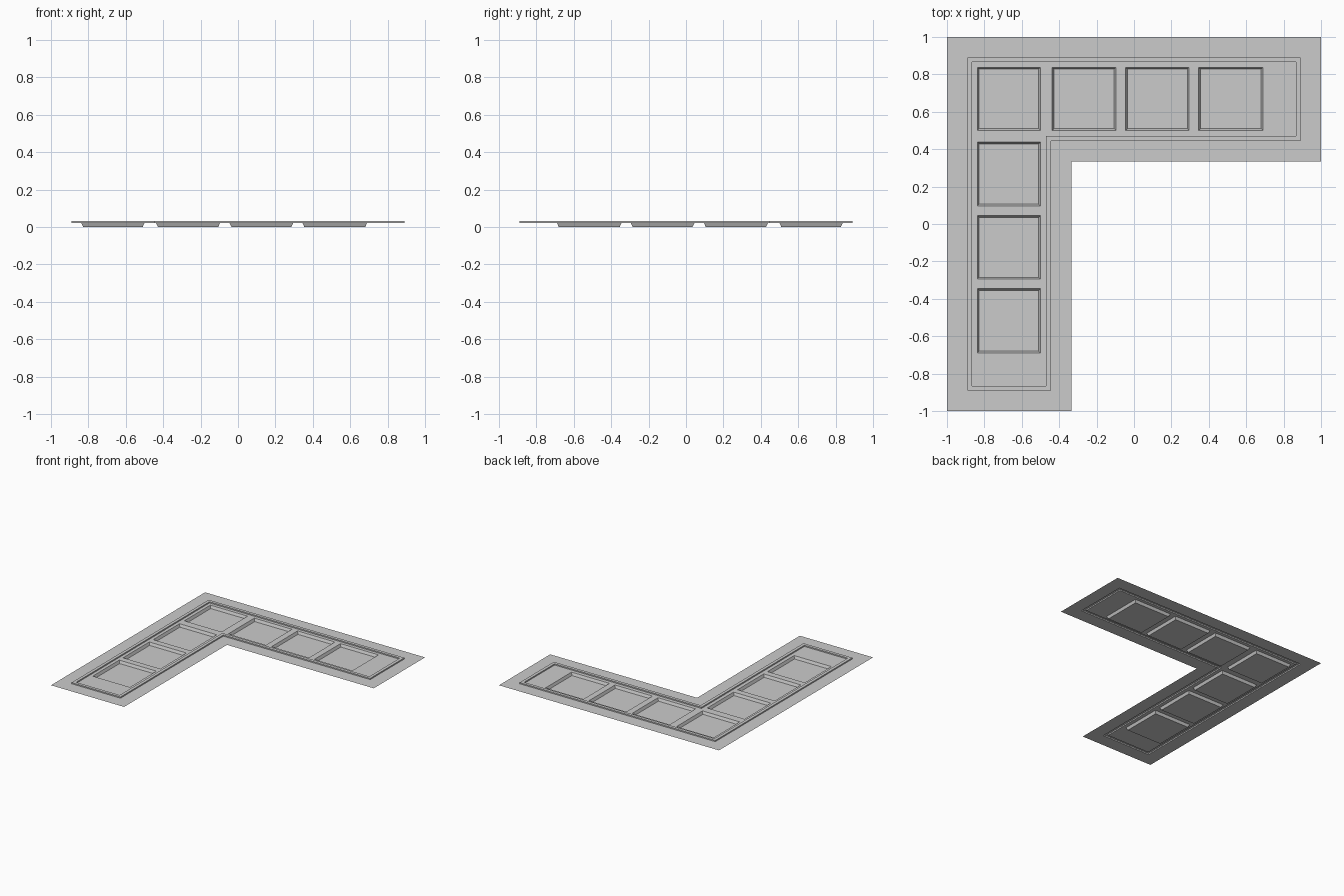
import bpy, bmesh

if "Cube" in bpy.data.objects:
    bpy.data.objects.remove(bpy.data.objects["Cube"])

SHEET, RIDGE = 0.022, 0.032


def l_loop(o, z):
    """L outline moved inwards by o, at height z."""
    a, b, c = 1 - o, -0.335 - o, 0.335 + o
    return [(-a, -a, z), (b, -a, z), (b, c, z), (a, c, z), (a, a, z), (-a, a, z)]


def make_object(name, bm):
    bmesh.ops.remove_doubles(bm, verts=bm.verts, dist=1e-5)
    me = bpy.data.meshes.new(name)
    bm.to_mesh(me)
    bm.free()
    ob = bpy.data.objects.new(name, me)
    bpy.context.collection.objects.link(ob)
    return ob


def quad_strip(bm, outer, inner):
    """Faces between two closed loops, the first being the outer one."""
    n = len(outer)
    vo = [bm.verts.new(p) for p in outer]
    vi = [bm.verts.new(p) for p in inner]
    for i in range(n):
        j = (i + 1) % n
        bm.faces.new((vo[i], vo[j], vi[j], vi[i]))
    return vi


# Tray positions along an arm; the second arm mirrors the first over the diagonal
spans = [(-0.838, -0.50), (-0.438, -0.096), (-0.045, 0.295), (0.345, 0.69)]
first = (0.50, 0.838)
trays = [(x0, x1, *first) for x0, x1 in spans]
trays += [(*spans[0], -s1, -s0) for s0, s1 in spans[1:]]

# Flat outer border and raised rim
bm = bmesh.new()
rings = [l_loop(0, SHEET), l_loop(0.11, SHEET), l_loop(0.11, RIDGE),
         l_loop(0.135, RIDGE), l_loop(0.135, SHEET)]
for outer, inner in zip(rings, rings[1:]):
    quad_strip(bm, outer, inner)
make_object("border_and_rim", bm)

# Inner field with an opening for every tray
bm = bmesh.new()
e = 0.865
xs = sorted({-e, -0.47, e, *[v for s in spans for v in s]})
ys = [-x for x in reversed(xs)]
for x0, x1 in zip(xs, xs[1:]):
    for y0, y1 in zip(ys, ys[1:]):
        cx, cy = (x0 + x1) / 2, (y0 + y1) / 2
        in_l = cx < -0.47 or cy > 0.47
        in_tray = any(a < cx < b and c < cy < d for a, b, c, d in trays)
        if in_l and not in_tray:
            bm.faces.new([bm.verts.new((x, y, SHEET)) for x, y in
                          ((x0, y0), (x1, y0), (x1, y1), (x0, y1))])
make_object("inner_field", bm)

# Sunken square trays with slightly sloped walls
for i, (x0, x1, y0, y1) in enumerate(trays):
    bm = bmesh.new()

    def square(o, z):
        return [(x0 + o, y0 + o, z), (x1 - o, y0 + o, z),
                (x1 - o, y1 - o, z), (x0 + o, y1 - o, z)]
    bm.faces.new(quad_strip(bm, square(0, SHEET), square(0.01, 0)))
    make_object(f"tray_{i + 1}", bm)
